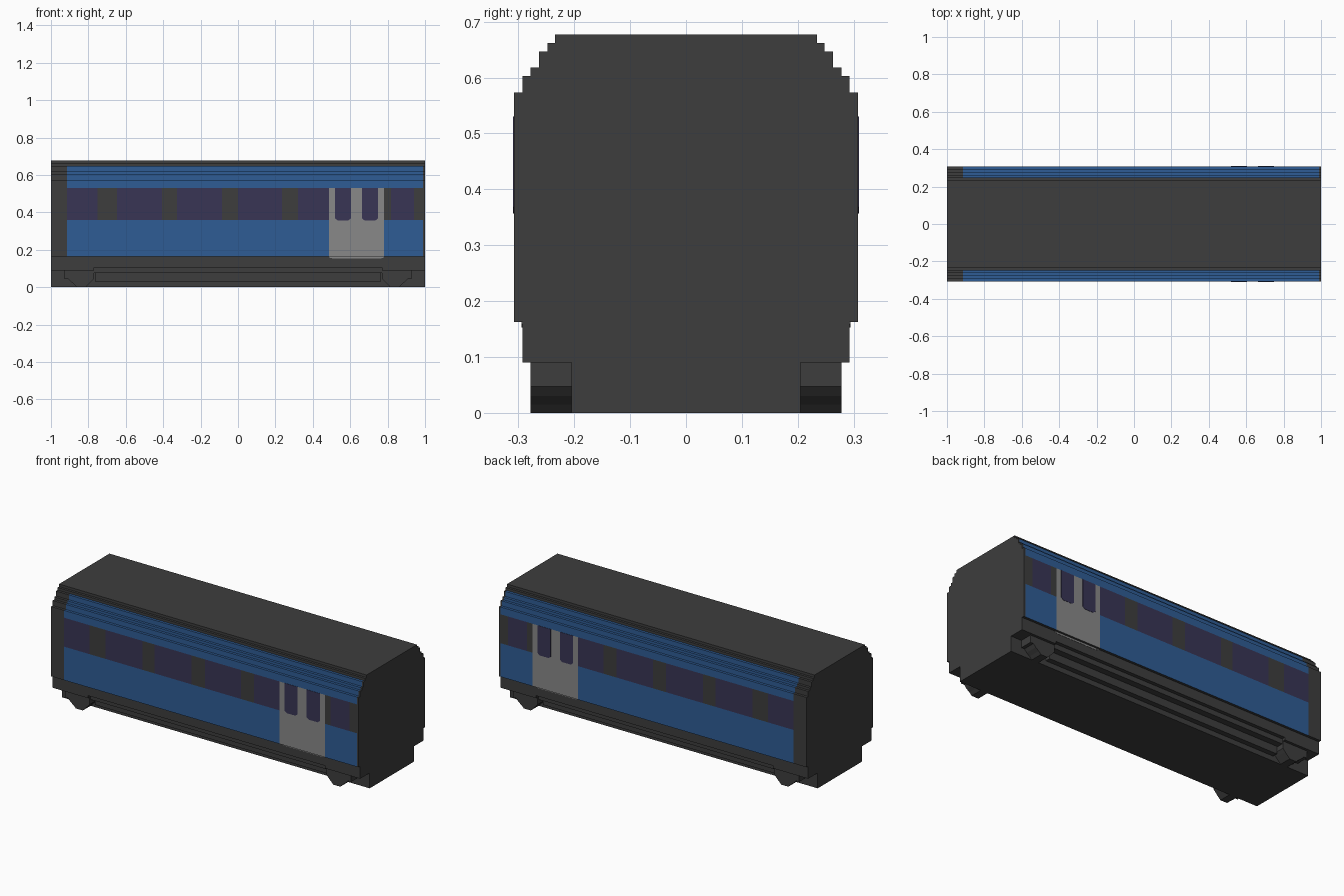
import bpy, bmesh

old = bpy.data.objects.get("Cube")
if old:
    bpy.data.objects.remove(old, do_unlink=True)


def material(name, rgb):
    m = bpy.data.materials.new(name)
    m.use_nodes = True
    m.diffuse_color = (*rgb, 1)
    bsdf = m.node_tree.nodes["Principled BSDF"]
    bsdf.inputs["Base Color"].default_value = (*rgb, 1)
    bsdf.inputs["Roughness"].default_value = 0.8
    return m


GREY = material("dark_grey", (0.047, 0.047, 0.047))
BLUE = material("livery_blue", (0.028, 0.108, 0.3))
GLASS = material("tinted_glass", (0.04, 0.035, 0.09))
DOOR = material("door_grey", (0.25, 0.25, 0.25))


def finish(name, bm, mats):
    bmesh.ops.recalc_face_normals(bm, faces=bm.faces)
    me = bpy.data.meshes.new(name)
    bm.to_mesh(me)
    bm.free()
    for m in mats:
        me.materials.append(m)
    ob = bpy.data.objects.new(name, me)
    bpy.context.collection.objects.link(ob)
    return ob


def prism(name, outline, y0, y1, mat):
    """Extrude an (x, z) outline from y0 to y1."""
    bm = bmesh.new()
    a, b = ([bm.verts.new((x, y, z)) for x, z in outline] for y in (y0, y1))
    bm.faces.new(a)
    bm.faces.new(b)
    n = len(outline)
    for i in range(n):
        j = (i + 1) % n
        bm.faces.new((a[i], a[j], b[j], b[i]))
    return finish(name, bm, [mat])


def rect(x0, x1, z0, z1):
    return [(x0, z0), (x1, z0), (x1, z1), (x0, z1)]


# Car body: stepped cross-section swept along x, cut where colours change
HALF = [(.205, 0), (.205, .105), (.293, .105), (.293, .163), (.308, .163),
        (.308, .36), (.308, .53), (.308, .573), (.293, .573), (.293, .603),
        (.278, .603), (.278, .618), (.263, .618), (.263, .647), (.248, .647),
        (.248, .662), (.234, .662), (.234, .677)]
SECTION = HALF + [(-y, z) for y, z in reversed(HALF)]
PAINT = (-.915, .99)
DOORWAY = (.487, .781)
WINDOWS = [(-.915, -.75), (-.647, -.406), (-.326, -.086),
           (0, .235), (.32, .487), (.818, .941)]
CUTS = sorted({-1, 1, *PAINT, *DOORWAY, *(x for w in WINDOWS for x in w)})


def inside(x, span):
    return span[0] < x < span[1]


def body_colour(c):
    """Material slot: 0 grey, 1 blue, 2 glass, 3 door."""
    if not inside(c.x, PAINT) or not .17 < c.z < .65 or abs(c.y) < .25:
        return 0
    if c.z < .53 and inside(c.x, DOORWAY):
        return 3
    if .36 < c.z < .53:
        return 2 if any(inside(c.x, w) for w in WINDOWS) else 0
    return 1


bm = bmesh.new()
rings = [[bm.verts.new((x, y, z)) for y, z in SECTION] for x in CUTS]
for a, b in zip(rings, rings[1:]):
    for i in range(len(SECTION)):
        j = (i + 1) % len(SECTION)
        f = bm.faces.new((a[i], a[j], b[j], b[i]))
        f.material_index = body_colour(f.calc_center_median())
bm.faces.new(rings[0])
bm.faces.new(rings[-1])
finish("car_body", bm, [GREY, BLUE, GLASS, DOOR])

# Outline of a bogie frame, mirrored for the other end
BOGIE = [(.93, .11), (.93, .047), (.91, .047), (.895, .03), (.875, .015),
         (.86, 0), (.815, 0), (.80, .015), (.785, .03), (.77, .047), (.77, .11)]

for side, s in (("left", 1), ("right", -1)):
    side = "back" if s > 0 else "front"
    # Door glazing with clipped lower corners
    for n, (x0, x1) in enumerate([(.519, .604), (.663, .749)], 1):
        prism(f"{side}_door_window_{n}",
              [(x0, .53), (x0, .368), (x0 + .014, .357), (x1 - .014, .357),
               (x1, .368), (x1, .53)], s * .306, s * .3095, GLASS)
    # Door foot overlapping the sill
    prism(f"{side}_door_foot", [(.487, .163), (.487, .159), (.508, .153),
                                (.76, .153), (.781, .159), (.781, .163)],
          s * .291, s * .2945, DOOR)
    # Stepped equipment rails between the bogies
    prism(f"{side}_upper_rail", rect(-.77, .77, .075, .106), s * .2, s * .272, GREY)
    prism(f"{side}_lower_rail", rect(-.765, .765, .03, .076), s * .2, s * .235, GREY)
    for end, e in (("left", 1), ("right", -1)):
        # Bogie frames and deeper sill ends
        prism(f"{side}_{end}_bogie", [(e * x, z) for x, z in BOGIE],
              s * .2, s * .278, GREY)
        prism(f"{side}_{end}_sill_end", rect(e * .77, e * 1, .09, .106),
              s * .2, s * .293, GREY)
